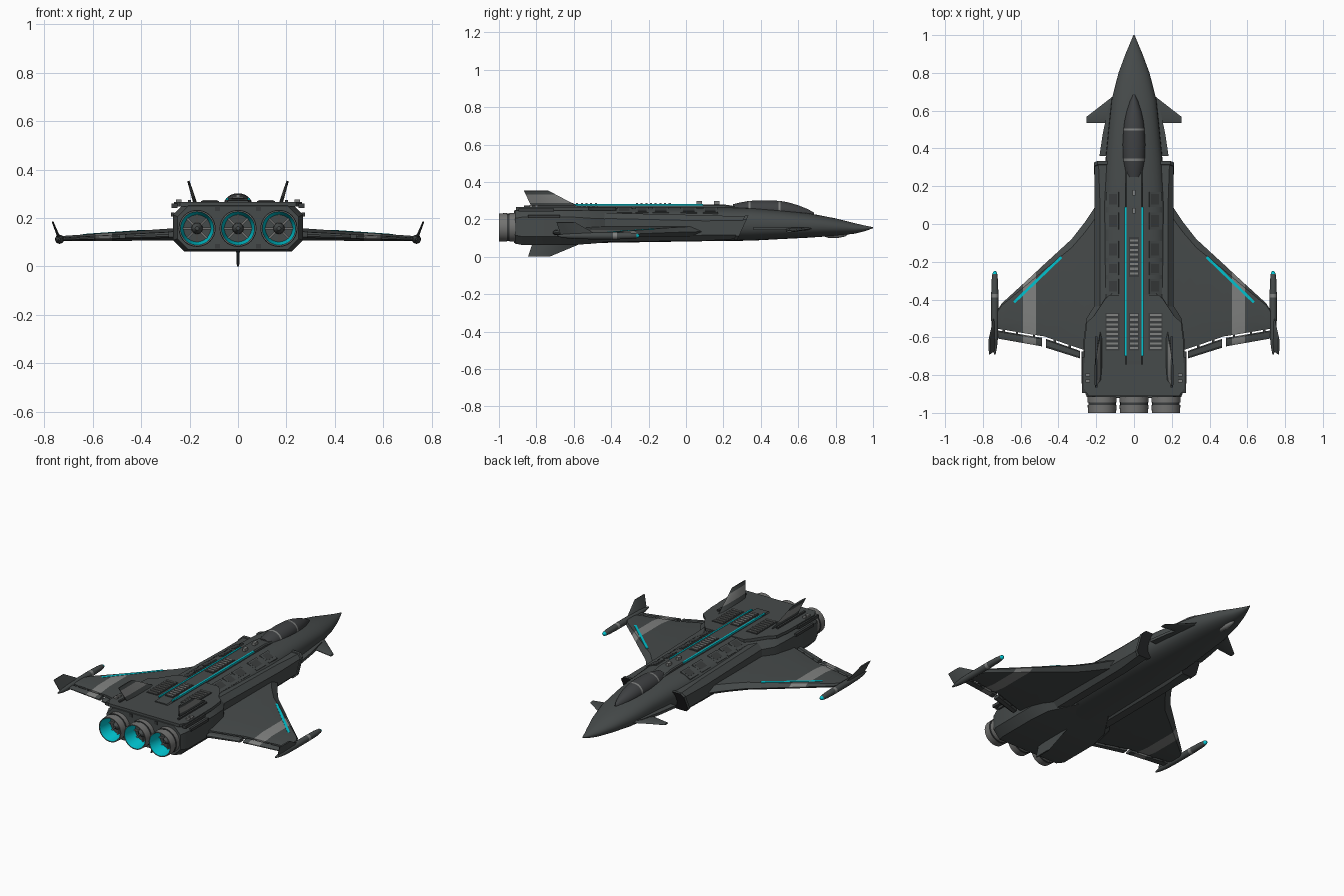
import bpy, bmesh, math
from mathutils import Vector as V, Matrix

if "Cube" in bpy.data.objects:
    bpy.data.objects.remove(bpy.data.objects["Cube"])

def material(name, rgb):
    m = bpy.data.materials.new(name)
    m.diffuse_color = (*rgb, 1)
    m.use_nodes = True
    m.node_tree.nodes["Principled BSDF"].inputs["Base Color"].default_value = m.diffuse_color
    return m

HULL = material("hull_dark_grey", (0.062, 0.070, 0.070))
PANEL = material("panel_charcoal", (0.042, 0.046, 0.047))
GREY = material("marking_grey", (0.22, 0.225, 0.22))
STEEL = material("nozzle_steel", (0.17, 0.17, 0.165))
CYAN = material("glow_cyan", (0.0, 0.56, 0.64))
GLASS = material("canopy_dark", (0.05, 0.053, 0.056))
BLACK = material("intake_black", (0.018, 0.019, 0.02))

def finish(name, bm, mats, rule=None, mirror=False, angle=30):
    bmesh.ops.recalc_face_normals(bm, faces=bm.faces[:])
    if rule:
        for f in bm.faces:
            f.material_index = int(rule(f.calc_center_median()))
    me = bpy.data.meshes.new(name)
    bm.to_mesh(me)
    bm.free()
    for m in mats:
        me.materials.append(m)
    ob = bpy.data.objects.new(name, me)
    bpy.context.collection.objects.link(ob)
    bpy.ops.object.select_all(action='DESELECT')
    ob.select_set(True)
    bpy.context.view_layer.objects.active = ob
    bpy.ops.object.shade_smooth_by_angle(angle=math.radians(angle))
    if mirror:
        ob.modifiers.new("mirror", 'MIRROR').use_mirror_merge = False
    return ob

def loft(name, rings, mats, **kw):
    bm = bmesh.new()
    vs = [[bm.verts.new(p) for p in r] for r in rings]
    n = len(vs[0])
    for a, b in zip(vs, vs[1:]):
        for i in range(n):
            bm.faces.new((a[i], a[(i + 1) % n], b[(i + 1) % n], b[i]))
    bm.faces.new(vs[0][::-1])
    bm.faces.new(vs[-1])
    return finish(name, bm, mats, **kw)

def boxes(name, items, mat, mirror=False):
    """items: (centre, size, tilt about y)"""
    bm = bmesh.new()
    for c, s, tilt in items:
        bmesh.ops.create_cube(bm, size=1, matrix=Matrix.Translation(c)
                              @ Matrix.Rotation(tilt, 4, 'Y') @ Matrix.Diagonal((*s, 1)))
    return finish(name, bm, [mat], mirror=mirror)

def prism(name, outline, z0, z1, mat, mirror=False):
    return loft(name, [[(x, y, z) for x, y in outline] for z in (z0, z1)], [mat], mirror=mirror)

def oval(y, w, z0, z1, n, count=32):
    """superellipse section across the body"""
    ring = []
    for i in range(count):
        a = 2 * math.pi * i / count
        c, s = math.cos(a), math.sin(a)
        ring.append((w * math.copysign(abs(c) ** (2 / n), c), y,
                     (z0 + z1) / 2 + (z1 - z0) / 2 * math.copysign(abs(s) ** (2 / n), s)))
    return ring

def octagon(y, x0, x1, z0, z1, c, rake=0):
    pts = [(x0 + c, z0), (x1 - c, z0), (x1, z0 + c), (x1, z1 - c),
           (x1 - c, z1), (x0 + c, z1), (x0, z1 - c), (x0, z0 + c)]
    return [(x, y - rake * (z1 - z) / (z1 - z0), z) for x, z in pts]

def foil(le, te, t, n, ramp=0.15, te_t=0.35):
    le, te, n = V(le), V(te), V(n).normalized() * t / 2
    a, b = le.lerp(te, ramp), le.lerp(te, 0.75)
    return [le, a + n, b + n, te + n * te_t, te - n * te_t, b - n, a - n]

def fin(name, rle, rte, tle, tte, t, n, mats=(HULL,), cuts=(0, 1), **kw):
    rings = [foil(V(rle).lerp(V(tle), c), V(rte).lerp(V(tte), c), t * (1 - 0.4 * c), n) for c in cuts]
    return loft(name, rings, list(mats), **kw)

def lathe(name, cx, cz, profile, mats, count=32, **kw):
    rings = [[(cx + r * math.cos(2 * math.pi * i / count), y, cz + r * math.sin(2 * math.pi * i / count))
              for i in range(count)] for y, r in profile]
    return loft(name, rings, mats, **kw)

# Fuselage, from nose to tail
body = [(1, .003, .152, .158, 2), (.95, .024, .135, .168, 2), (.9, .045, .123, .18, 2), (.8, .082, .112, .205, 2.1),
        (.66, .118, .102, .232, 2.3), (.5, .135, .094, .25, 2.5), (.35, .15, .086, .262, 2.6),
        (.1, .17, .083, .265, 2.6), (-.4, .175, .075, .262, 2.8), (-.75, .17, .07, .255, 3)]
loft("fuselage", [oval(*s) for s in body], [HULL])
lathe("nose_sensor", 0, .12, [(.865, .002), (.85, .012), (.81, .02), (.76, .019), (.72, .004)], [GREY], count=16)

# Canopy with two frame bands
can = [(.685, .006, .236), (.65, .022, .255), (.6, .038, .275), (.55, .049, .29), (.506, .055, .298), (.494, .056, .299),
       (.42, .06, .302), (.346, .058, .299), (.334, .057, .298), (.29, .05, .29), (.25, .042, .28)]
loft("canopy", [oval(y, w, .2, z, 2) for y, w, z in can], [GLASS, GREY],
     rule=lambda c: abs(c.y - .5) < .004 or abs(c.y - .34) < .004)

# Spine with glowing edges and roof blocks
loft("spine", [octagon(y, -.045, .045, .22, z, .006) for y, z in ((.28, .268), (.2, .28), (-.6, .28), (-.745, .272))], [HULL])
boxes("spine_light", [((.044, -.305, .2785), (.01, .79, .008), 0)], CYAN, mirror=True)
boxes("roof_sensor", [((0, .165, .287), (.018, .03, .02), 0), ((0, .07, .287), (.018, .03, .02), 0)], GREY)

# Chine strakes and canards
prism("chine", [(.1, .68), (.135, .62), (.165, .48), (.183, .36), (.1, .36)], .142, .158, HULL, mirror=True)
fin("canard", (.10, .685, .152), (.10, .535, .152), (.252, .567, .135), (.252, .535, .135), .014, (0, 0, 1), mirror=True)

# Side intakes
loft("intake", [octagon(.33, .11, .208, .095, .215, .02, .06), octagon(.1, .1, .21, .085, .222, .03),
                octagon(-.45, .1, .21, .08, .235, .03)],
     [HULL, BLACK], rule=lambda c: c.y > .27, mirror=True)
loft("intake_lip", [octagon(.334, .105, .213, .09, .22, .02, .06), octagon(.315, .105, .213, .09, .22, .02, .06)],
     [HULL, BLACK], rule=lambda c: c.y > .302 and c.x < .17 and abs(c.z - .155) < .02, mirror=True)

# Engine housing and its deck
hou = [(-.34, .15, .085, .25, .05), (-.5, .252, .07, .255, .05), (-.62, .268, .062, .258, .045),
       (-.87, .268, .062, .258, .045), (-.915, .25, .07, .25, .045)]
loft("engine_housing", [octagon(y, -w, w, a, b, c) for y, w, a, b, c in hou], [HULL])
deck = [(.13, -.375), (.155, -.4), (.215, -.49), (.25, -.52), (.262, -.62), (.265, -.87), (.24, -.91)]
prism("engine_deck", deck + [(-x, y) for x, y in deck[::-1]], .248, .266, HULL)
boxes("deck_rail", [((.262, -.80, .25), (.024, .19, .018), 0), ((.27, -.76, .215), (.014, .17, .016), 0),
                    ((.20, -.73, .268), (.012, .27, .014), 0)], PANEL, mirror=True)
boxes("deck_clamp", [((.245, -.80, .268), (.022, .016, .016), 0), ((.245, -.83, .268), (.022, .016, .016), 0)], GREY, mirror=True)
boxes("rear_lug", [((.085, -.913, z), (.022, .014, .018), 0) for z in (.083, .237)], PANEL, mirror=True)

# Vent grilles: dark trays with pale slats
slats = range(8)
boxes("side_vent_tray", [((.115, -.57, .267), (.074, .2, .005), 0)], PANEL, mirror=True)
boxes("side_vent_slats", [((.115, -.482 - i * .025, .27), (.062, .011, .008), 0) for i in slats], GREY, mirror=True)
boxes("spine_vent_tray", [((0, -.57, .281), (.054, .2, .004), 0), ((0, -.175, .281), (.054, .21, .004), 0)], PANEL)
boxes("spine_vent_slats", [((0, y0 - i * .025, .283), (.044, .011, .007), 0) for i in slats for y0 in (-.482, -.087)], GREY)

# Raised shoulder panels
spans = [(.17, .09), (.06, -.03), (-.09, -.18), (-.2, -.27), (-.29, -.37)]
boxes("shoulder_panel", [((.113, (a + b) / 2, .244), (.072, a - b, .014), math.radians(24)) for a, b in spans], HULL, mirror=True)
boxes("shoulder_inset", [((.109, (a + b) / 2, .2462), (.045, (a - b) * .7, .014), math.radians(24)) for a, b in spans], PANEL, mirror=True)

# Wings with a grey stripe
def wz(x): return .132 - .038 * (x - .27)
def wt(x): return .05 - .062 * (x - .27)
def stripe(c): return .52 < c.x < .588
wing = [(.15, .17, -.69), (.2, .1, -.69), (.26, .01, -.668), (.33, -.08, -.645), (.475, -.213, -.595),
        (.52, -.255, -.588), (.588, -.318, -.577), (.70, -.42, -.558), (.722, -.455, -.555)]
loft("wing", [foil((x, a, wz(x)), (x, b, wz(x)), wt(x), (0, 0, 1), .08, .45) for x, a, b in wing],
     [HULL, GREY], rule=stripe, mirror=True)

# Flaps behind the wing
def flap(name, stations):
    loft(name, [foil((x, a, wz(x)), (x, b, wz(x) - .003), wt(x) * .5, (0, 0, 1)) for x, a, b in stations],
         [HULL, GREY], rule=stripe, mirror=True)
flap("inner_flap", [(.285, -.672, -.712), (.466, -.608, -.655)])
flap("outer_flap", [(.487, -.602, -.648), (.52, -.597, -.642), (.588, -.586, -.63), (.73, -.562, -.605)])
boxes("flap_hinge", [((x, y, wz(x)), (.012, .03, .01), 0)
                     for x, y in ((.34, -.65), (.42, -.62), (.53, -.592), (.62, -.578), (.69, -.566))], PANEL, mirror=True)

# Glowing strips near the wing leading edge
p, q = (.385, -.175), (.635, -.415)
loft("wing_light", [[(x + dx, y + dx, wz(x) + wt(x) / 2 + dz)
                     for dx, dz in ((-.005, -.005), (.005, -.005), (.005, .002), (-.005, .002))] for x, y in (p, q)],
     [CYAN], mirror=True)

# Wing tip pods and winglets
lathe("tip_pod", .737, .112, [(-.248, .003), (-.254, .009), (-.264, .013), (-.3, .017), (-.37, .019), (-.39, .019),
                             (-.5, .019), (-.6, .017), (-.65, .012), (-.69, .004)], [HULL, CYAN, GREY], count=16,
      rule=lambda c: 1 if c.y > -.264 else 2 if -.39 < c.y < -.37 else 0, mirror=True)
fin("winglet", (.738, -.47, .115), (.738, -.67, .115), (.766, -.595, .185), (.766, -.692, .185), .012, (1, 0, -.4), mirror=True)

# Tail fins and belly fin
fin("tail_fin", (.175, -.55, .255), (.175, -.82, .255), (.205, -.735, .353), (.205, -.866, .353), .016, (1, 0, -.3),
    (HULL, GREY), (0, .35, .8, 1), rule=lambda c: .29 < c.z < .333, mirror=True)
fin("belly_fin", (0, -.55, .075), (0, -.82, .075), (0, -.73, 0), (0, -.845, 0), .016, (1, 0, 0))

# Three engines: banded nozzle, glowing throat, turbine
def engine(name, cx, mirror):
    cz = .157
    def rule(c):
        r = math.hypot(c.x - cx, c.z - cz)
        if r < .003: return 0
        if r < .068 and c.y < -.9: return 2
        return 0 if c.y > -.899 or -.958 < c.y < -.944 else 1
    lathe(name + "_nozzle", cx, cz, [(-.85, .072), (-.9, .072), (-.9, .0765), (-.945, .0765), (-.945, .073), (-.957, .073),
          (-.957, .0765), (-1, .0745), (-1, .069), (-.915, .056)], [PANEL, STEEL, CYAN], rule=rule, mirror=mirror)
    lathe(name + "_hub", cx, cz, [(-.91, .024), (-.935, .022), (-.955, .008)], [HULL], count=16, mirror=mirror)
    bm = bmesh.new()
    for i in range(8):
        a = math.pi * i / 4
        bmesh.ops.create_cube(bm, size=1, matrix=Matrix.Translation((cx, -.918, cz)) @ Matrix.Rotation(a, 4, 'Y')
                              @ Matrix.Translation((.036, 0, 0)) @ Matrix.Diagonal((.044, .012, .008, 1)))
    finish(name + "_vanes", bm, [STEEL], mirror=mirror)

engine("centre_engine", 0, False)
engine("side_engine", .169, True)
